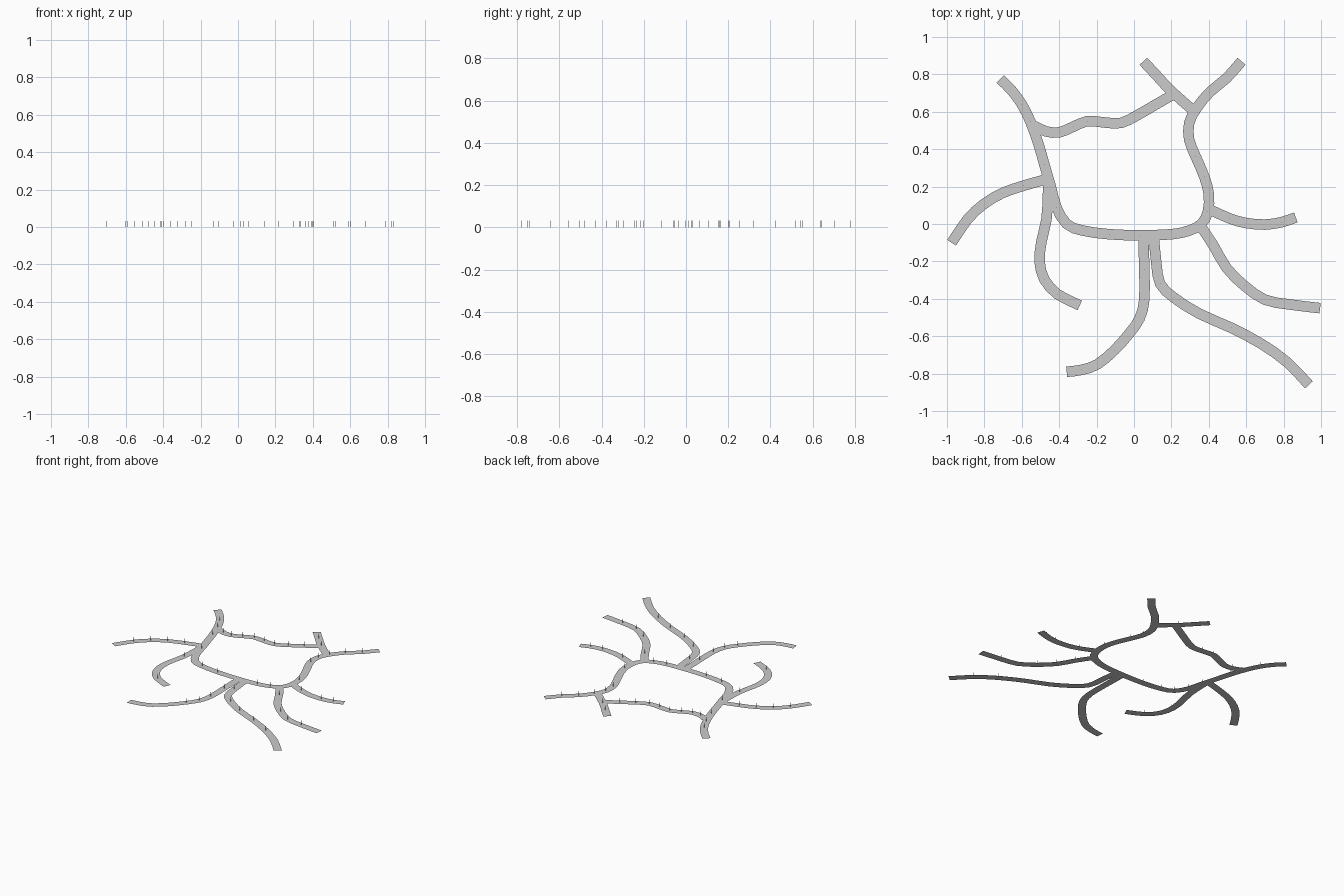
import bpy, bmesh
from mathutils import Vector

if "Cube" in bpy.data.objects:
    bpy.data.objects.remove(bpy.data.objects["Cube"])

WIDTH = 0.056      # road width
POST_H = 0.033     # marker post height
POST_R = 0.0008    # marker post half width


def new_object(name, bm):
    mesh = bpy.data.meshes.new(name)
    bm.to_mesh(mesh)
    bm.free()
    obj = bpy.data.objects.new(name, mesh)
    bpy.context.collection.objects.link(obj)


def smooth_path(pts, steps=2):
    """Catmull-Rom resampling of the centre line."""
    p = [2 * pts[0] - pts[1]] + pts + [2 * pts[-1] - pts[-2]]
    out = []
    for a, b, c, d in zip(p, p[1:], p[2:], p[3:]):
        for k in range(steps):
            t = k / steps
            out.append(0.5 * (2 * b + (c - a) * t + (2 * a - 5 * b + 4 * c - d) * t * t
                              + (3 * b - a - 3 * c + d) * t ** 3))
    return out + [pts[-1]]


def road(name, coords):
    pts = [Vector((x, y, 0)) for x, y in coords]
    # flat ribbon
    line = smooth_path(pts)
    bm = bmesh.new()
    rows = []
    for i, p in enumerate(line):
        d = (line[min(i + 1, len(line) - 1)] - line[max(i - 1, 0)]).normalized()
        side = Vector((-d.y, d.x, 0)) * WIDTH / 2
        rows.append((bm.verts.new(p + side), bm.verts.new(p - side)))
    for (l0, r0), (l1, r1) in zip(rows, rows[1:]):
        bm.faces.new((l0, r0, r1, l1))
    new_object(name, bm)
    # hair-thin marker posts on the centre line
    bm = bmesh.new()
    for p in pts[1:-1]:
        cube = bmesh.ops.create_cube(bm, size=1)["verts"]
        bmesh.ops.scale(bm, vec=(POST_R * 2, POST_R * 2, POST_H), verts=cube)
        bmesh.ops.translate(bm, vec=p + Vector((0, 0, POST_H / 2)), verts=cube)
    new_object(name + "_posts", bm)


# main road winding through the middle
road("main_road", [
    (-.715, .775), (-.655, .715), (-.60, .64), (-.555, .55), (-.51, .425),
    (-.48, .32), (-.445, .20), (-.415, .09), (-.36, 0), (-.275, -.035),
    (-.13, -.055), (.03, -.06), (.20, -.055), (.295, -.035), (.36, 0),
    (.395, .065), (.40, .16), (.375, .255), (.33, .36), (.295, .45),
    (.295, .54), (.335, .62), (.405, .705), (.495, .78), (.575, .87)])

# connecting road at the back
road("back_link_road", [
    (-.535, .525), (-.47, .495), (-.40, .49), (-.325, .52), (-.25, .55),
    (-.16, .543), (-.07, .54), (.015, .58), (.11, .635), (.20, .687)])
road("back_spur_road", [(.05, .87), (.12, .795), (.20, .71), (.325, .60)])

# side branches on the left
road("left_branch_road", [
    (-.465, .24), (-.59, .205), (-.705, .165), (-.805, .105), (-.89, .025), (-.975, -.10)])
road("left_hook_road", [
    (-.46, .24), (-.46, .155), (-.468, .025), (-.495, -.095), (-.505, -.20),
    (-.48, -.295), (-.41, -.375), (-.29, -.435)])

# front branches
road("front_left_road", [
    (.05, -.06), (.055, -.245), (.055, -.405), (.03, -.505), (-.025, -.585),
    (-.105, -.675), (-.195, -.75), (-.28, -.78), (-.36, -.79)])
road("front_right_road", [
    (.105, -.06), (.12, -.215), (.14, -.32), (.215, -.395), (.35, -.48),
    (.52, -.555), (.68, -.64), (.82, -.74), (.935, -.86)])

# side branches on the right
road("right_lower_road", [
    (.355, -.01), (.425, -.115), (.495, -.235), (.59, -.33), (.70, -.405),
    (.83, -.43), (.995, -.45)])
road("right_upper_road", [
    (.40, .08), (.51, .03), (.60, .005), (.70, -.003), (.79, .01), (.865, .035)])
